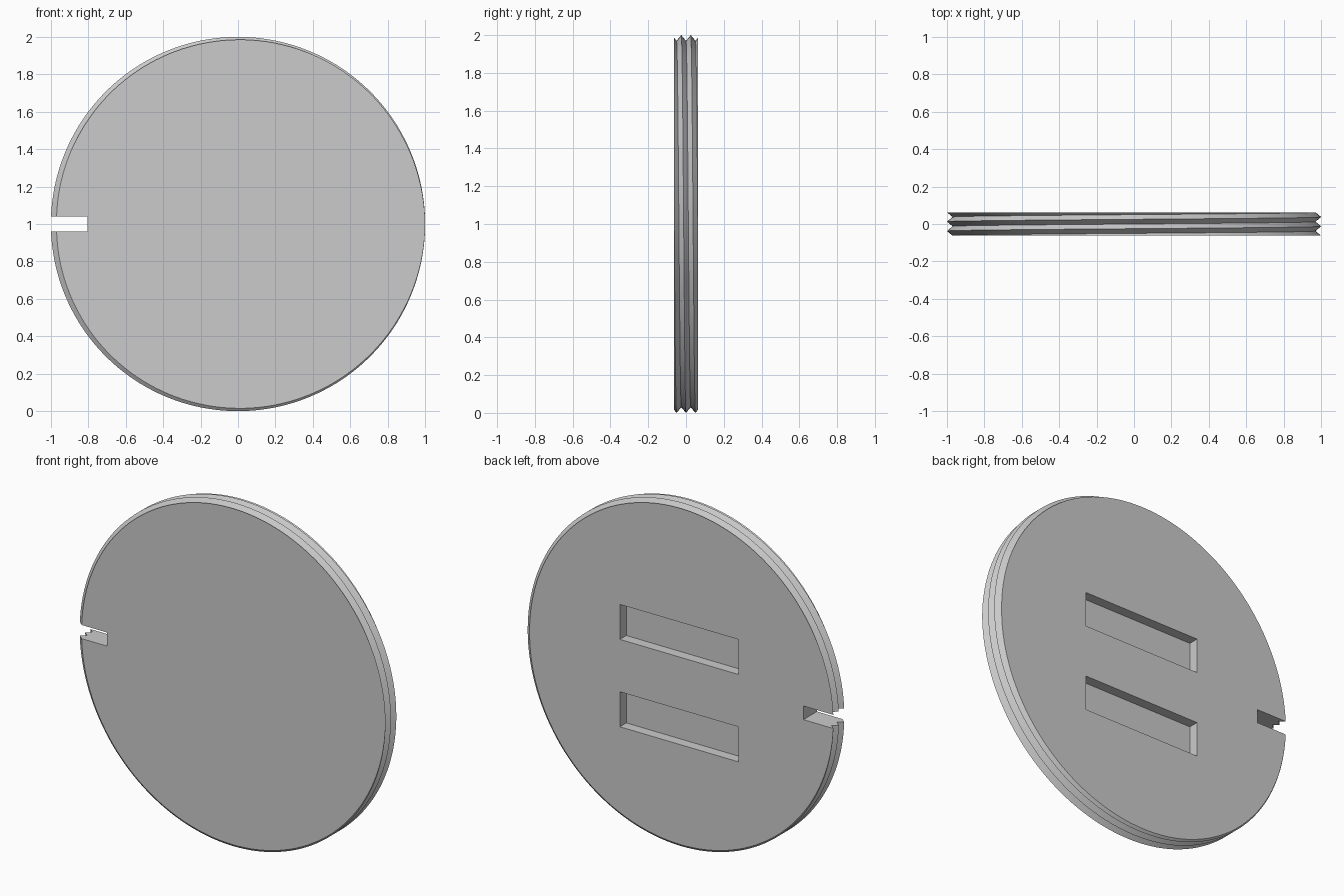
import bpy, bmesh, math

if "Cube" in bpy.data.objects:
    bpy.data.objects.remove(bpy.data.objects["Cube"])

HALF = 0.0625      # half thickness
PITCH = 0.05       # thread pitch
DEPTH = 0.03       # thread groove depth
SIDES = 160

grey = bpy.data.materials.new("grey")
grey.diffuse_color = (0.6, 0.6, 0.6, 1)
grey.use_nodes = True
grey.node_tree.nodes["Principled BSDF"].inputs["Base Color"].default_value = grey.diffuse_color


def thread_radius(y, turn):
    """Triangular thread: crest at the front face when turn is 0."""
    phase = ((y + HALF) / PITCH + turn) % 1.0
    return 1.0 - DEPTH * (1.0 - abs(2.0 * phase - 1.0))


# Threaded disc: helical crest and root lines, clipped at both faces
bm = bmesh.new()
rows = []
for i in range(SIDES + 1):
    turn = i / SIDES
    a = turn * math.tau
    row = []
    for k in range(0, 8):
        y = -HALF + k * PITCH / 2 - PITCH * turn
        y = max(-HALF, min(HALF, y))
        r = thread_radius(y, turn)
        row.append(bm.verts.new((r * math.cos(a), y, 1 + r * math.sin(a))))
    rows.append(row)
for r0, r1 in zip(rows, rows[1:]):
    for k in range(7):
        bm.faces.new((r0[k], r1[k], r1[k + 1], r0[k + 1]))
bmesh.ops.remove_doubles(bm, verts=bm.verts, dist=1e-5)

# Flat front and back faces
bmesh.ops.holes_fill(bm, edges=[e for e in bm.edges if e.is_boundary], sides=0)
bmesh.ops.recalc_face_normals(bm, faces=bm.faces)
mesh = bpy.data.meshes.new("threaded_disc")
bm.to_mesh(mesh)
bm.free()
disc = bpy.data.objects.new("threaded_disc", mesh)
bpy.context.collection.objects.link(disc)
mesh.materials.append(grey)


def cut(name, x, y, z):
    """Cut a box, given as (min, max) ranges, out of the disc."""
    bpy.ops.mesh.primitive_cube_add(size=1, location=[sum(r) / 2 for r in (x, y, z)])
    box = bpy.context.object
    box.name = name
    box.scale = [r[1] - r[0] for r in (x, y, z)]
    box.data.materials.append(grey)
    box.hide_render = True
    box.hide_set(True)
    mod = disc.modifiers.new(name, "BOOLEAN")
    mod.operation = "DIFFERENCE"
    mod.solver = "EXACT"
    mod.object = box


# Edge notch and the two blind slots in the back
cut("notch_cutter", (-1.2, -0.805), (-0.2, 0.2), (0.96, 1.04))
cut("lower_slot_cutter", (-0.385, 0.385), (0.003, 0.2), (0.60, 0.805))
cut("upper_slot_cutter", (-0.385, 0.385), (0.003, 0.2), (1.112, 1.317))

# Apply the cuts, remove the cutters and smooth the rim
bpy.context.view_layer.update()
final = bpy.data.meshes.new_from_object(disc.evaluated_get(bpy.context.evaluated_depsgraph_get()))
disc.modifiers.clear()
disc.data = final
for ob in [o for o in bpy.data.objects if o.name.endswith("cutter")]:
    bpy.data.objects.remove(ob)
bpy.ops.object.select_all(action="DESELECT")
disc.select_set(True)
bpy.context.view_layer.objects.active = disc
bpy.ops.object.shade_smooth_by_angle(angle=math.radians(30))
